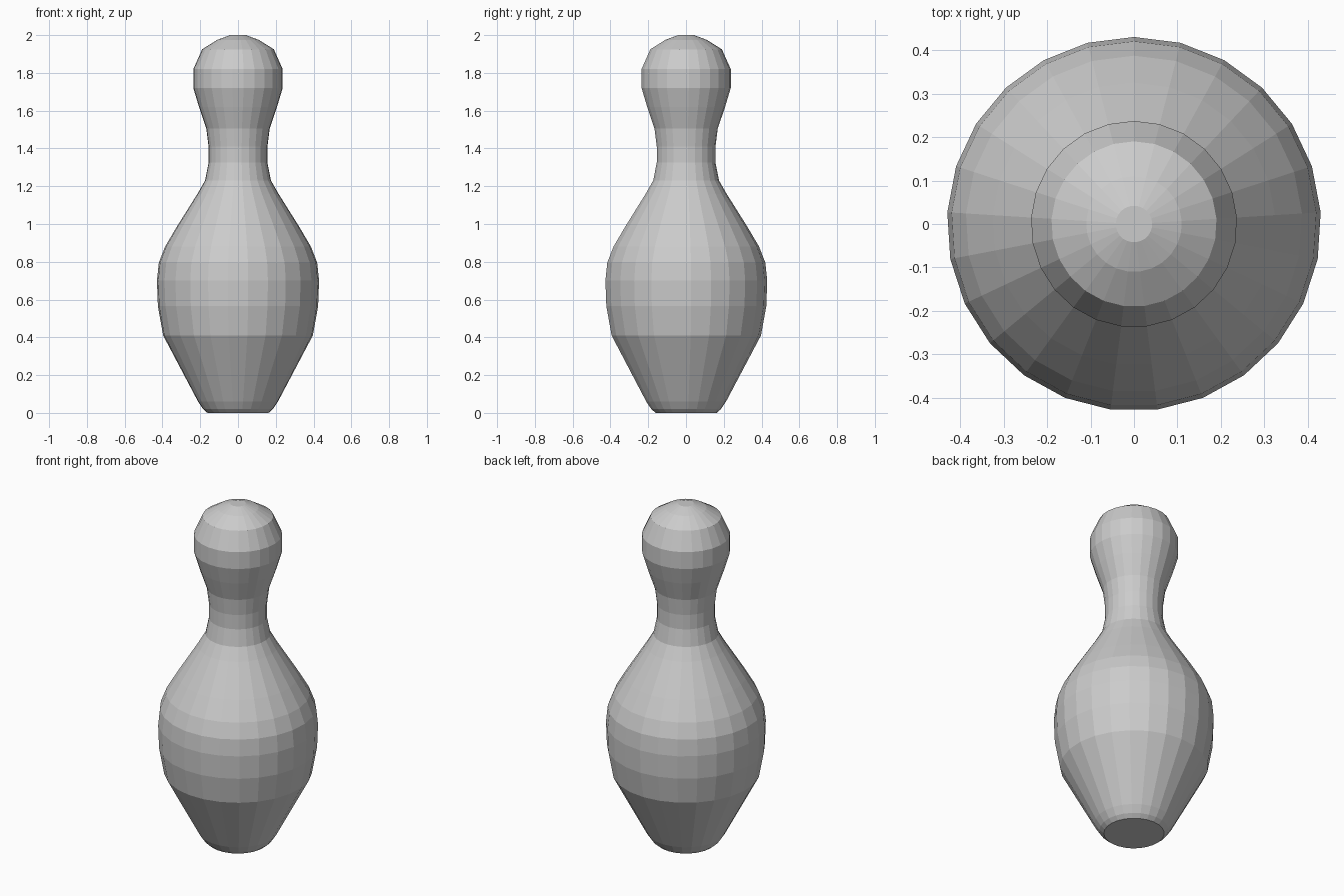
import bpy, bmesh
from math import sin, cos, tau

cube = bpy.data.objects.get("Cube")
if cube:
    bpy.data.objects.remove(cube)

SIDES = 25

# Radius and height of each ring, base to crown
PROFILE = [
    (0.162, 0.0), (0.185, 0.02), (0.212, 0.06),
    (0.397, 0.41), (0.425, 0.565), (0.43, 0.70), (0.42, 0.795),
    (0.387, 0.88), (0.325, 0.985), (0.215, 1.16), (0.175, 1.23),
    (0.156, 1.325), (0.156, 1.41), (0.168, 1.505), (0.207, 1.62),
    (0.237, 1.72), (0.237, 1.82), (0.19, 1.925), (0.11, 1.975), (0.042, 2.0),
]

# Plain grey finish
grey = bpy.data.materials.new("light_grey")
grey.use_nodes = True
colour = (0.6, 0.6, 0.6, 1)
grey.diffuse_color = colour
grey.node_tree.nodes["Principled BSDF"].inputs["Base Color"].default_value = colour

# Turned body with flat facets, one ring per profile point
bm = bmesh.new()
rings = []
for r, z in PROFILE:
    rings.append([bm.verts.new((r * sin(tau * i / SIDES), r * cos(tau * i / SIDES), z))
                  for i in range(SIDES)])
for low, high in zip(rings, rings[1:]):
    for i in range(SIDES):
        j = (i + 1) % SIDES
        bm.faces.new((low[i], low[j], high[j], high[i]))

# Flat base and crown
bm.faces.new(rings[0])
bm.faces.new(rings[-1])
bmesh.ops.recalc_face_normals(bm, faces=bm.faces)

mesh = bpy.data.meshes.new("pin_body")
bm.to_mesh(mesh)
bm.free()
mesh.materials.append(grey)
pin = bpy.data.objects.new("pin_body", mesh)
bpy.context.collection.objects.link(pin)
